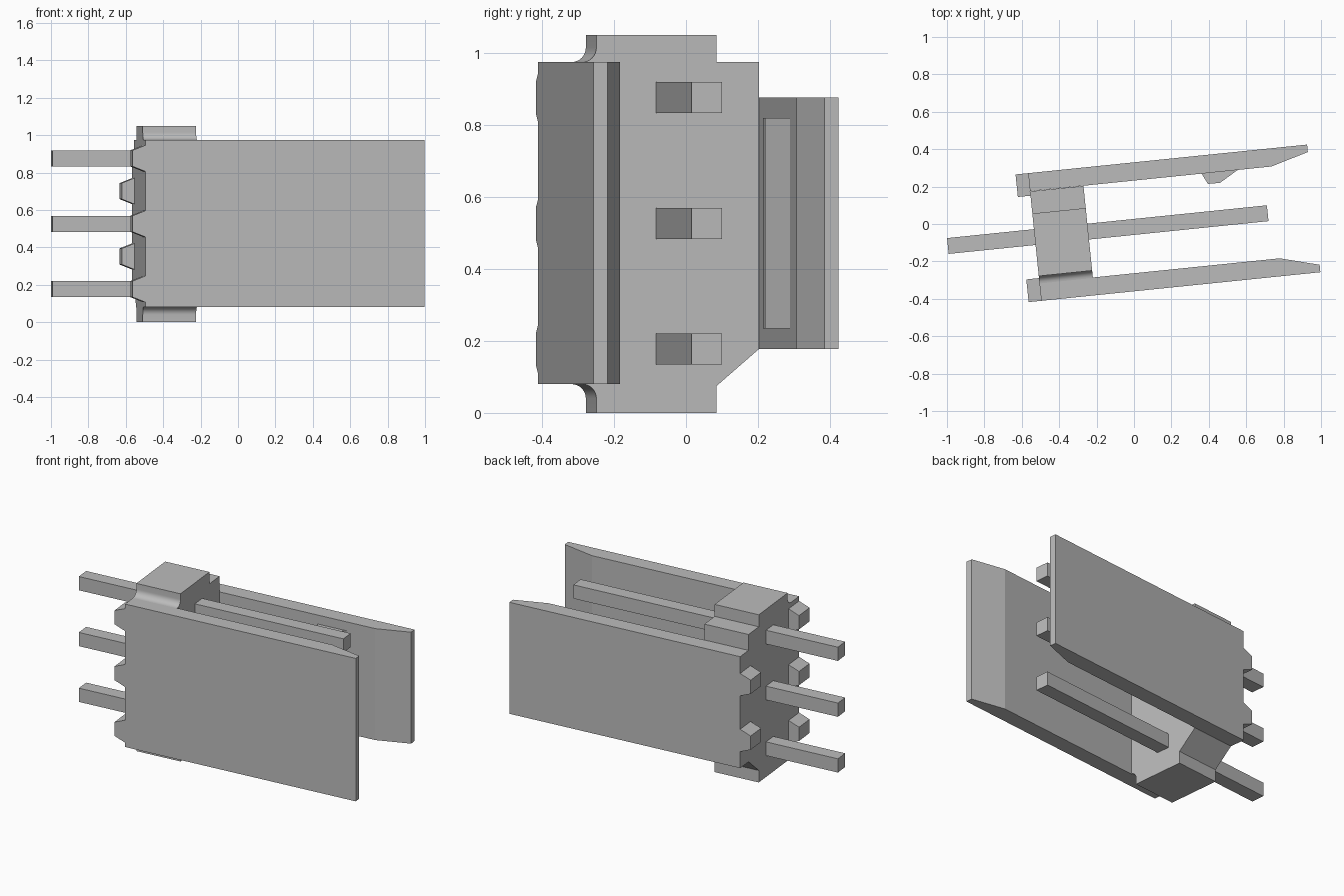
import bpy
import bmesh
from math import radians, sin, cos, pi
from mathutils import Matrix, Vector

cube = bpy.data.objects.get("Cube")
if cube:
    bpy.data.objects.remove(cube, do_unlink=True)

grey = bpy.data.materials.new("plain grey")
grey.use_nodes = True
COLOUR = (0.5, 0.5, 0.5, 1)
grey.diffuse_color = COLOUR
grey.node_tree.nodes["Principled BSDF"].inputs["Base Color"].default_value = COLOUR

TURN = Matrix.Rotation(radians(5.85), 4, "Z")  # whole connector sits slightly turned
PIN_HEIGHTS = (0.177, 0.526, 0.876)
BASE_LEFT, BASE_RIGHT = -0.535, -0.248


def prism(name, profile, axis, start, end):
    """Extrude a 2D profile from start to end along the named axis."""
    def place(a, b, t):
        return {"X": (t, a, b), "Y": (a, t, b), "Z": (a, b, t)}[axis]
    bm = bmesh.new()
    face = bm.faces.new([bm.verts.new(place(a, b, start)) for a, b in profile])
    out = bmesh.ops.extrude_face_region(bm, geom=[face])
    verts = [g for g in out["geom"] if isinstance(g, bmesh.types.BMVert)]
    bmesh.ops.translate(bm, verts=verts, vec=Vector(place(0, 0, end - start)))
    bmesh.ops.recalc_face_normals(bm, faces=bm.faces[:])
    mesh = bpy.data.meshes.new(name)
    bm.to_mesh(mesh)
    bm.free()
    mesh.materials.append(grey)
    obj = bpy.data.objects.new(name, mesh)
    bpy.context.collection.objects.link(obj)
    obj.matrix_world = TURN
    return obj


# Base block, with fillets where it meets the front plate
R = 0.04
arc = [(-0.265 + R * cos(i * pi / 16), R * sin(i * pi / 16)) for i in range(9)]
lower_fillet = [(y, 0.04 + dz) for y, dz in arc]
upper_fillet = [(y, 1.015 - dz) for y, dz in arc]
section = [(0.111, 0), (-0.225, 0)] + lower_fillet + upper_fillet[::-1] + [
    (-0.225, 1.05), (0.111, 1.05), (0.111, 0.975), (0.23, 0.975),
    (0.23, 0.178), (0.111, 0.075)]
base = prism("base_block", section, "X", BASE_LEFT, BASE_RIGHT)
bpy.ops.object.select_all(action="DESELECT")
base.select_set(True)
bpy.context.view_layer.objects.active = base
bpy.ops.object.shade_smooth_by_angle(angle=radians(30))

# Side plates with thinned tips
prism("front_plate", [(BASE_LEFT, -0.358), (0.965, -0.358), (0.965, -0.318),
                      (0.757, -0.262), (BASE_LEFT, -0.262)], "Z", 0.08, 0.975)
prism("back_plate", [(BASE_LEFT, 0.328), (0.964, 0.328), (0.964, 0.288),
                     (0.763, 0.231), (BASE_LEFT, 0.231)], "Z", 0.178, 0.876)

# Latch ridge on the inside of the back plate
prism("latch_ridge", [(0.385, 0.235), (0.415, 0.173), (0.48, 0.172),
                      (0.588, 0.235)], "Z", 0.235, 0.82)


# Tapered tabs at the rear edge of each plate
def tab(name, z, y0, y1):
    prism(name, [(BASE_LEFT, z - 0.07), (-0.603, z - 0.043),
                 (-0.603, z + 0.043), (BASE_LEFT, z + 0.07)], "Y", y0, y1)


for i, z in enumerate(PIN_HEIGHTS):
    tab(f"front_tab_{i + 1}", z, -0.358, -0.236)
for i, (low, high) in enumerate(zip(PIN_HEIGHTS, PIN_HEIGHTS[1:])):
    tab(f"back_tab_{i + 1}", (low + high) / 2, 0.207, 0.328)

# Contact pins passing through the base
for i, z in enumerate(PIN_HEIGHTS):
    prism(f"contact_pin_{i + 1}", [(-0.058, z - 0.043), (0.027, z - 0.043),
                                   (0.027, z + 0.043), (-0.058, z + 0.043)],
          "X", -1.002, 0.717)
